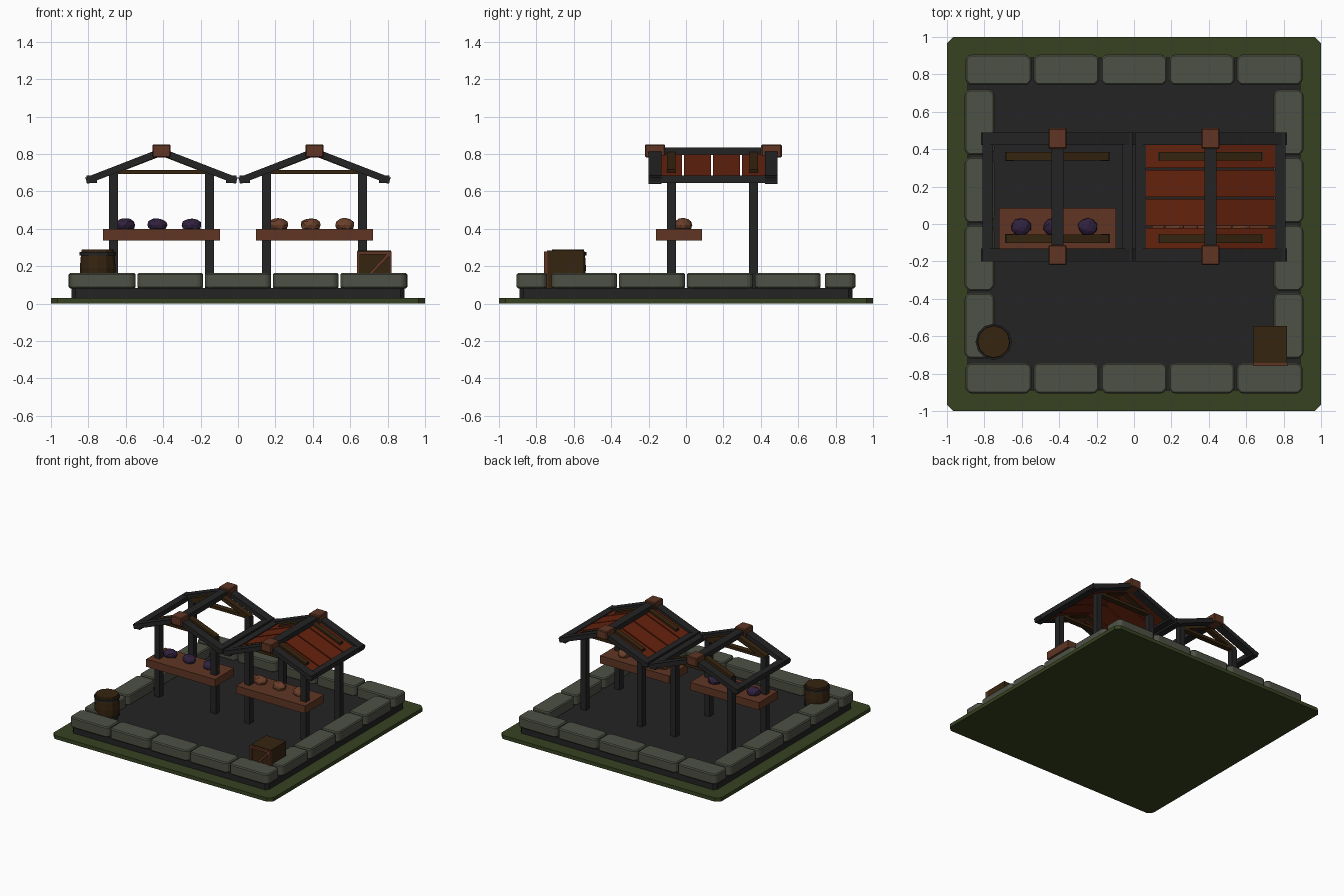
import bpy, bmesh, math, random
from mathutils import Vector

if "Cube" in bpy.data.objects:
    bpy.data.objects.remove(bpy.data.objects["Cube"])

random.seed(4)


def mat(name, rgb):
    m = bpy.data.materials.new(name)
    m.diffuse_color = (*rgb, 1)
    m.use_nodes = True
    m.node_tree.nodes["Principled BSDF"].inputs["Base Color"].default_value = m.diffuse_color
    return m


GREEN = mat("grass green", (0.038, 0.054, 0.015))
STONE = mat("grey stone", (0.075, 0.082, 0.058))
DARK = mat("charcoal", (0.017, 0.017, 0.018))
BROWN = mat("red brown wood", (0.115, 0.036, 0.017))
RED = mat("rust red", (0.13, 0.016, 0.004))
UMBER = mat("dark umber wood", (0.037, 0.018, 0.005))
PURPLE = mat("plum purple", (0.030, 0.015, 0.048))
ORANGE = mat("orange brown", (0.15, 0.052, 0.024))


def finish(name, bm, material, bevel=0):
    bmesh.ops.recalc_face_normals(bm, faces=bm.faces)
    me = bpy.data.meshes.new(name)
    bm.to_mesh(me)
    bm.free()
    me.materials.append(material)
    ob = bpy.data.objects.new(name, me)
    bpy.context.collection.objects.link(ob)
    if bevel:
        b = ob.modifiers.new("edge", "BEVEL")
        b.width, b.segments = bevel, 1
    return ob


def extrude(name, pts, direction, material, bevel=0):
    """Extrude a flat outline of 3D points along a vector."""
    bm = bmesh.new()
    d = Vector(direction)
    a = [bm.verts.new(p) for p in pts]
    b = [bm.verts.new(Vector(p) + d) for p in pts]
    bm.faces.new(a)
    bm.faces.new(b[::-1])
    n = len(a)
    for i in range(n):
        bm.faces.new((a[i], a[(i + 1) % n], b[(i + 1) % n], b[i]))
    return finish(name, bm, material, bevel)


def box(name, x0, x1, y0, y1, z0, z1, material, bevel=0, chamfer=0):
    """Box, optionally with its four upright corners cut."""
    if chamfer:
        c = chamfer
        xy = [(x0 + c, y0), (x1 - c, y0), (x1, y0 + c), (x1, y1 - c),
              (x1 - c, y1), (x0 + c, y1), (x0, y1 - c), (x0, y0 + c)]
    else:
        xy = [(x0, y0), (x1, y0), (x1, y1), (x0, y1)]
    return extrude(name, [(x, y, z0) for x, y in xy], (0, 0, z1 - z0), material, bevel)


# ground slab and paved floor
box("grass_slab", -1, 1, -1, 1, 0, 0.03, GREEN, chamfer=0.035)
box("floor", -0.89, 0.89, -0.89, 0.89, 0.03, 0.085, DARK, chamfer=0.02)

# border stones: five along front and back, four on each side
P = 0.3625
for i in range(5):
    x = (i - 2) * P
    for n, y0, y1 in (("front", -0.905, -0.743), ("back", 0.743, 0.905)):
        box(n + "_stone", x - 0.176, x + 0.176, y0, y1, 0.08, 0.165, STONE, 0.008, 0.022)
for i in range(4):
    y = (i - 1.5) * P
    for n, x0, x1 in (("left", -0.905, -0.747), ("right", 0.747, 0.905)):
        box(n + "_stone", x0, x1, y - 0.176, y + 0.176, 0.08, 0.165, STONE, 0.008, 0.022)

# roof pitch
SLOPE, APEX = 0.388, 0.832
NX, NZ = SLOPE / math.hypot(1, SLOPE), 1 / math.hypot(1, SLOPE)


def sloped(name, cx, s, u0, u1, y0, y1, drop, thick, material, bevel=0):
    """Board lying on a roof pitch from offset u0 to u1, s is the side."""
    top = APEX - drop
    pts = [(u0, top - SLOPE * u0), (u1, top - SLOPE * u1),
           (u1 - NX * thick, top - SLOPE * u1 - NZ * thick),
           (u0 - (NX * thick if u0 > 0 else 0),
            top - SLOPE * u0 - (NZ * thick if u0 > 0 else thick / NZ))]
    extrude(name, [(cx + s * u, y0, z) for u, z in pts], (0, y1 - y0, 0), material, bevel)


def stall(side, cx, fruit_mat, covered):
    # posts
    for px in (-0.256, 0.256):
        for py in (-0.078, 0.362):
            box(side + "_post", cx + px - 0.024, cx + px + 0.024,
                py - 0.024, py + 0.024, 0.08, 0.705, DARK)
    # counter
    box(side + "_counter", cx - 0.313, cx + 0.313, -0.16, 0.085, 0.337, 0.40, BROWN)
    # faceted produce on the counter
    for fx in (-0.195, -0.022, 0.163):
        bm = bmesh.new()
        bmesh.ops.create_icosphere(bm, subdivisions=2, radius=0.05)
        for v in bm.verts:
            k = random.uniform(0.93, 1.07)
            v.co = Vector((v.co.x * 1.08 * k + cx + fx, v.co.y * 0.95 * k - 0.015,
                           max(v.co.z * 0.75 * k, -0.025) + 0.42))
        finish(side + "_produce", bm, fruit_mat)
    # roof frame, truss bars and planks on both pitches
    for s in (-1, 1):
        for y0, y1 in ((-0.20, -0.132), (0.422, 0.49)):
            sloped(side + "_rafter", cx, s, 0, 0.408, y0, y1, 0, 0.036, DARK)
        for y in (-0.078, 0.362):
            sloped(side + "_truss_bar", cx, s, 0, 0.275, y - 0.023, y + 0.023, 0.008, 0.032, UMBER)
        e0, e1 = sorted((cx + s * 0.345, cx + s * 0.400))
        box(side + "_eave_beam", e0, e1, -0.198, 0.488, 0.645, 0.684, DARK)
        if covered:
            for i in range(4):
                y = -0.094 + i * 0.1555
                sloped(side + "_plank", cx, s, 0, 0.352, y - 0.0725, y + 0.0725,
                       0.022, 0.013, RED)
    # tie beams, ridge and ridge caps
    for y in (-0.078, 0.362):
        box(side + "_tie_beam", cx - 0.262, cx + 0.262, y - 0.022, y + 0.022, 0.692, 0.715, UMBER)
    box(side + "_ridge", cx - 0.033, cx + 0.033, -0.195, 0.485, 0.795, 0.836, DARK)
    for y0, y1 in ((-0.22, -0.112), (0.402, 0.512)):
        box(side + "_ridge_cap", cx - 0.048, cx + 0.048, y0, y1, 0.782, 0.852, BROWN, 0.006)


stall("left", -0.409, PURPLE, False)
stall("right", 0.409, ORANGE, True)


def lathe(name, cx, cy, profile, material, n=12):
    """Closed turned shape from (radius, height) rings."""
    bm = bmesh.new()
    rings = [[bm.verts.new((cx + r * math.cos(2 * math.pi * i / n),
                            cy + r * math.sin(2 * math.pi * i / n), z))
              for i in range(n)] for r, z in profile]
    for a, b in zip(rings, rings[1:]):
        for i in range(n):
            bm.faces.new((a[i], a[(i + 1) % n], b[(i + 1) % n], b[i]))
    bm.faces.new(rings[0])
    bm.faces.new(rings[-1])
    return finish(name, bm, material)


# barrel with two hoops
BX, BY = -0.75, -0.63
lathe("barrel", BX, BY, [(0.08, 0.085), (0.092, 0.14), (0.095, 0.19), (0.092, 0.24), (0.085, 0.29)], UMBER)
for z in (0.115, 0.258):
    lathe("barrel_hoop", BX, BY, [(0.097, z), (0.097, z + 0.017)], DARK)

# crate with framed, braced front
box("crate", 0.638, 0.818, -0.742, -0.545, 0.085, 0.285, UMBER)
for x0, x1, z0, z1 in ((0.636, 0.652, 0.085, 0.28), (0.806, 0.822, 0.085, 0.28),
                       (0.652, 0.806, 0.264, 0.28), (0.652, 0.806, 0.085, 0.101)):
    box("crate_frame", x0, x1, -0.760, -0.740, z0, z1, BROWN)
extrude("crate_brace", [(0.652, -0.756, 0.101), (0.664, -0.756, 0.101), (0.806, -0.756, 0.252),
                        (0.806, -0.756, 0.264), (0.794, -0.756, 0.264), (0.652, -0.756, 0.113)],
        (0, 0.016, 0), BROWN)
